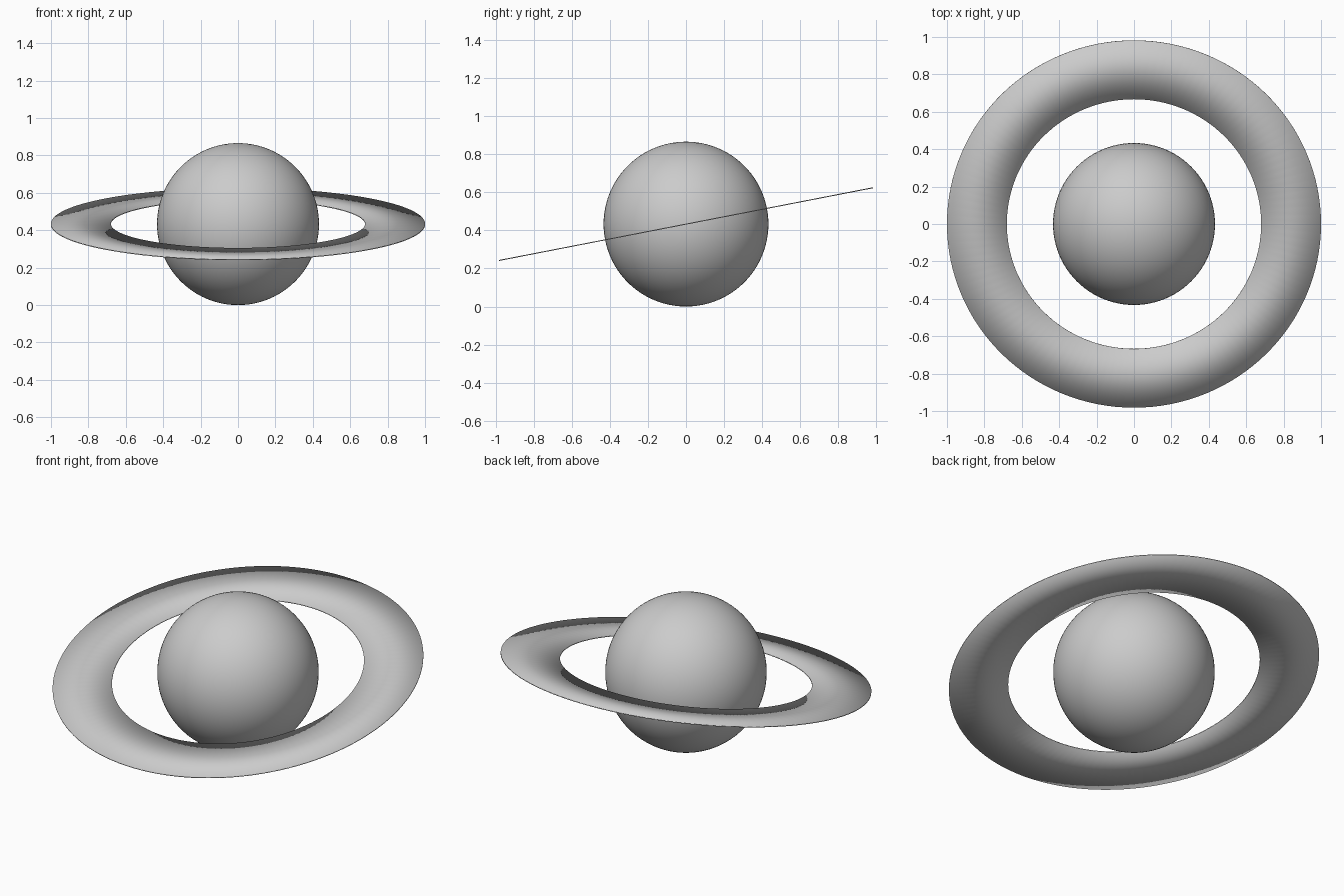
import bpy, bmesh, math

if "Cube" in bpy.data.objects:
    bpy.data.objects.remove(bpy.data.objects["Cube"])

R = 0.433          # globe radius, also height of the centre
TILT = math.radians(11)

# Globe resting on z = 0
bpy.ops.mesh.primitive_uv_sphere_add(segments=96, ring_count=48, radius=R, location=(0, 0, R))
globe = bpy.context.object
globe.name = "globe"
bpy.ops.object.shade_smooth()


def flat_ring(name, inner, outer, thickness, segments):
    """Thin washer with a rectangular section, smooth shaded all round."""
    h = thickness / 2
    section = [(inner, -h), (outer, -h), (outer, h), (inner, h)]
    bm = bmesh.new()
    loops = []
    for i in range(segments):
        a = 2 * math.pi * i / segments
        loops.append([bm.verts.new((r * math.cos(a), r * math.sin(a), z)) for r, z in section])
    for i in range(segments):
        p, q = loops[i], loops[(i + 1) % segments]
        for j in range(4):
            k = (j + 1) % 4
            bm.faces.new((p[j], q[j], q[k], p[k])).smooth = True
    bmesh.ops.recalc_face_normals(bm, faces=bm.faces)
    mesh = bpy.data.meshes.new(name)
    bm.to_mesh(mesh)
    bm.free()
    obj = bpy.data.objects.new(name, mesh)
    bpy.context.collection.objects.link(obj)
    return obj


# Tilted ring, higher at the back
ring = flat_ring("ring", 0.68, 1.0, 0.005, 128)
ring.location = (0, 0, R)
ring.rotation_euler = (TILT, 0, 0)
